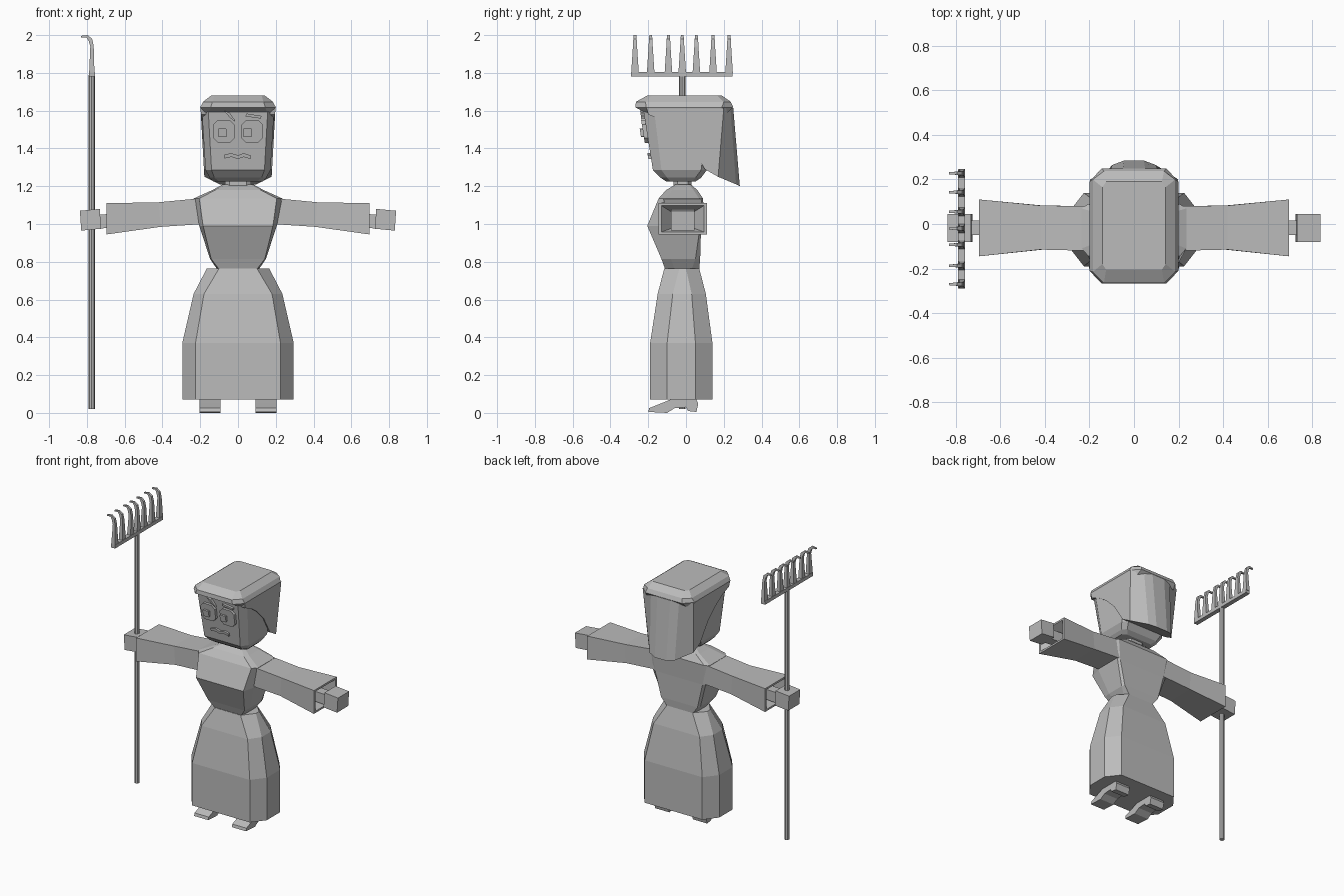
import bpy, bmesh, math
from mathutils import Vector

grey = bpy.data.materials.new("plain_grey")
grey.diffuse_color = (0.5, 0.5, 0.5, 1)


def finish(name, bm):
    bmesh.ops.recalc_face_normals(bm, faces=bm.faces)
    me = bpy.data.meshes.new(name)
    bm.to_mesh(me)
    bm.free()
    me.materials.append(grey)
    ob = bpy.data.objects.new(name, me)
    bpy.context.collection.objects.link(ob)
    return ob


def loft(name, rings, caps=True):
    """Skin a list of equal-length point rings."""
    bm = bmesh.new()
    vr = [[bm.verts.new(p) for p in r] for r in rings]
    n = len(rings[0])
    for a, b in zip(vr, vr[1:]):
        for i in range(n):
            bm.faces.new((a[i], a[(i + 1) % n], b[(i + 1) % n], b[i]))
    if caps:
        bm.faces.new(vr[0])
        bm.faces.new(vr[-1])
    return finish(name, bm)


def octagon(z, hx, fx, y0, y1, i0, i1):
    """Chamfered rectangle: hx outer half width, fx flat half width, i0..i1 flat side."""
    return [(-fx, y0, z), (fx, y0, z), (hx, i0, z), (hx, i1, z),
            (fx, y1, z), (-fx, y1, z), (-hx, i1, z), (-hx, i0, z)]


def rect_x(x, y0, y1, z0, z1, lean=0.0):
    """Rectangle across the x axis, top leaning by lean."""
    return [(x, y0, z0), (x, y1, z0), (x + lean, y1, z1), (x + lean, y0, z1)]


def mirrored(ob):
    m = ob.modifiers.new("mirror", 'MIRROR')
    m.use_axis[0] = True
    return ob


# Skirt and bodice
loft("skirt", [octagon(*r) for r in (
    (0.07, 0.295, 0.225, -0.19, 0.14, -0.10, 0.05),
    (0.37, 0.295, 0.225, -0.19, 0.14, -0.10, 0.05),
    (0.63, 0.235, 0.18, -0.15, 0.105, -0.07, 0.03),
    (0.765, 0.165, 0.10, -0.115, 0.07, -0.035, 0.0))])
loft("bodice", [octagon(*r) for r in (
    (0.76, 0.11, 0.10, -0.11, 0.07, -0.06, 0.03),
    (0.815, 0.148, 0.142, -0.13, 0.075, -0.08, 0.05),
    (0.99, 0.205, 0.185, -0.205, 0.08, -0.12, 0.075),
    (1.135, 0.235, 0.205, -0.145, 0.09, -0.11, 0.07),
    (1.18, 0.135, 0.12, -0.105, 0.06, -0.07, 0.04),
    (1.21, 0.08, 0.065, -0.055, 0.025, -0.04, 0.015))])
loft("neck", [octagon(z, 0.07, 0.045, -0.065, 0.03, -0.045, 0.01) for z in (1.18, 1.26)])

# Sleeves with a recessed cuff, wrists and hands
mirrored(loft("sleeve", [
    rect_x(0.18, -0.12, 0.08, 1.0, 1.135, 0.03),
    rect_x(0.41, -0.115, 0.083, 0.985, 1.115, 0.01),
    rect_x(0.695, -0.145, 0.11, 0.945, 1.11, -0.0),
    rect_x(0.695, -0.13, 0.095, 0.958, 1.097),
    rect_x(0.62, -0.07, 0.035, 0.98, 1.06)]))
mirrored(loft("wrist", [rect_x(0.61, -0.05, 0.015, 0.985, 1.055),
                        rect_x(0.745, -0.05, 0.015, 0.975, 1.05)]))
mirrored(loft("hand", [rect_x(0.725, -0.08, 0.045, 0.975, 1.08, 0.007),
                       rect_x(0.83, -0.08, 0.045, 0.965, 1.07, 0.007)]))

# Shoes: side profile extruded across
shoe = [(-0.2, 0.005), (-0.195, 0.025), (-0.12, 0.055), (-0.06, 0.08), (0.05, 0.08),
        (0.065, 0.05), (0.055, 0.005), (0.01, 0.01), (0.0, 0.03), (-0.06, 0.025), (-0.1, 0.0)]
mirrored(loft("shoe", [[(x, y, z) for y, z in shoe] for x in (0.092, 0.203)]))

# Head
loft("head", [octagon(*r) for r in (
    (1.225, 0.13, 0.10, -0.105, 0.05, -0.08, 0.03),
    (1.245, 0.15, 0.125, -0.135, 0.08, -0.10, 0.05),
    (1.285, 0.172, 0.14, -0.175, 0.11, -0.13, 0.08),
    (1.61, 0.192, 0.158, -0.227, 0.15, -0.17, 0.12))])

# Headscarf: sides sweep back from the brow, pointed at the nape
edge = [(-0.21, 1.62), (-0.2, 1.58), (-0.13, 1.55), (-0.06, 1.5), (0.02, 1.42), (0.10, 1.29)]


def scarf_slice(w, back):
    return [(w * (0.90 + (z - 1.25) * 0.28), y, z) for y, z in edge + back]


flank = [(0.17, 1.25), (0.2, 1.615)]
nape = [(0.265, 1.21), (0.235, 1.615)]
mid = [(0.285, 1.2), (0.25, 1.615)]
loft("scarf_sides", [scarf_slice(w, b) for w, b in (
    (-0.198, flank), (-0.11, nape), (-0.05, mid), (0.05, mid), (0.11, nape), (0.198, flank))])
loft("scarf_top", [octagon(*r) for r in (
    (1.588, 0.192, 0.155, -0.215, 0.22, -0.18, 0.16),
    (1.618, 0.2, 0.145, -0.268, 0.25, -0.21, 0.19),
    (1.647, 0.185, 0.135, -0.265, 0.237, -0.215, 0.2),
    (1.68, 0.142, 0.125, -0.205, 0.19, -0.18, 0.165))])


# Face details: outlines raised from the sloping face
def face_plate(name, outline, height):
    def surface(z):
        return -0.175 - (z - 1.285) * 0.16
    return loft(name, [[(x, surface(z) - d, z) for x, z in outline] for d in (-0.01, height)])


def chamfered(cx, cz, w, h, c):
    return [(cx + sx * a, cz + sz * b) for sx, sz, a, b in (
        (-1, -1, w - c, h), (1, -1, w - c, h), (1, -1, w, h - c), (1, 1, w, h - c),
        (1, 1, w - c, h), (-1, 1, w - c, h), (-1, 1, w, h - c), (-1, -1, w, h - c))]


for side, ex, px in (("left", -0.075, -0.083), ("right", 0.075, 0.05)):
    face_plate("eye_" + side, chamfered(ex, 1.49, 0.056, 0.06, 0.024), 0.02)
    face_plate("pupil_" + side, chamfered(px, 1.483, 0.023, 0.023, 0.004), 0.035)
face_plate("eyebrow_left", [(-0.075, 1.6), (-0.045, 1.565), (-0.015, 1.54),
                            (-0.02, 1.555), (-0.045, 1.59)], 0.018)
face_plate("eyebrow_right", [(0.04, 1.57), (0.12, 1.558), (0.125, 1.572), (0.045, 1.585)], 0.018)
lip = [(-0.072, 1.355), (-0.035, 1.363), (0.0, 1.352), (0.03, 1.363), (0.065, 1.352)]
face_plate("mouth", [(x, z - 0.008) for x, z in lip] + [(x, z + 0.012) for x, z in reversed(lip)], 0.015)

# Rake: pole, crossbar and hooked tines
PX, PY = -0.775, -0.02
loft("rake_pole", [[(PX + 0.017 * math.cos(i * math.pi / 4), PY + 0.017 * math.sin(i * math.pi / 4), z)
                    for i in range(8)] for z in (0.02, 1.79)])
loft("rake_bar", [[(x, y, z) for x, z in ((-0.79, 1.78), (-0.758, 1.78), (-0.758, 1.805), (-0.79, 1.805))]
                  for y in (-0.29, 0.245)])
# spine points: left x, left z, right x, right z, half thickness in y
spine = [(-0.788, 1.80, -0.76, 1.80, 0.02), (-0.782, 1.94, -0.764, 1.94, 0.011),
         (-0.79, 1.968, -0.772, 1.98, 0.009), (-0.802, 1.988, -0.796, 2.0, 0.007),
         (-0.83, 1.987, -0.83, 1.996, 0.005)]
for k, ty in enumerate((-0.27, -0.187, -0.093, -0.02, 0.055, 0.143, 0.228)):
    loft(f"rake_tine_{k + 1}", [[(a, ty - t, b), (c, ty - t, d), (c, ty + t, d), (a, ty + t, b)]
                                for a, b, c, d, t in spine])
